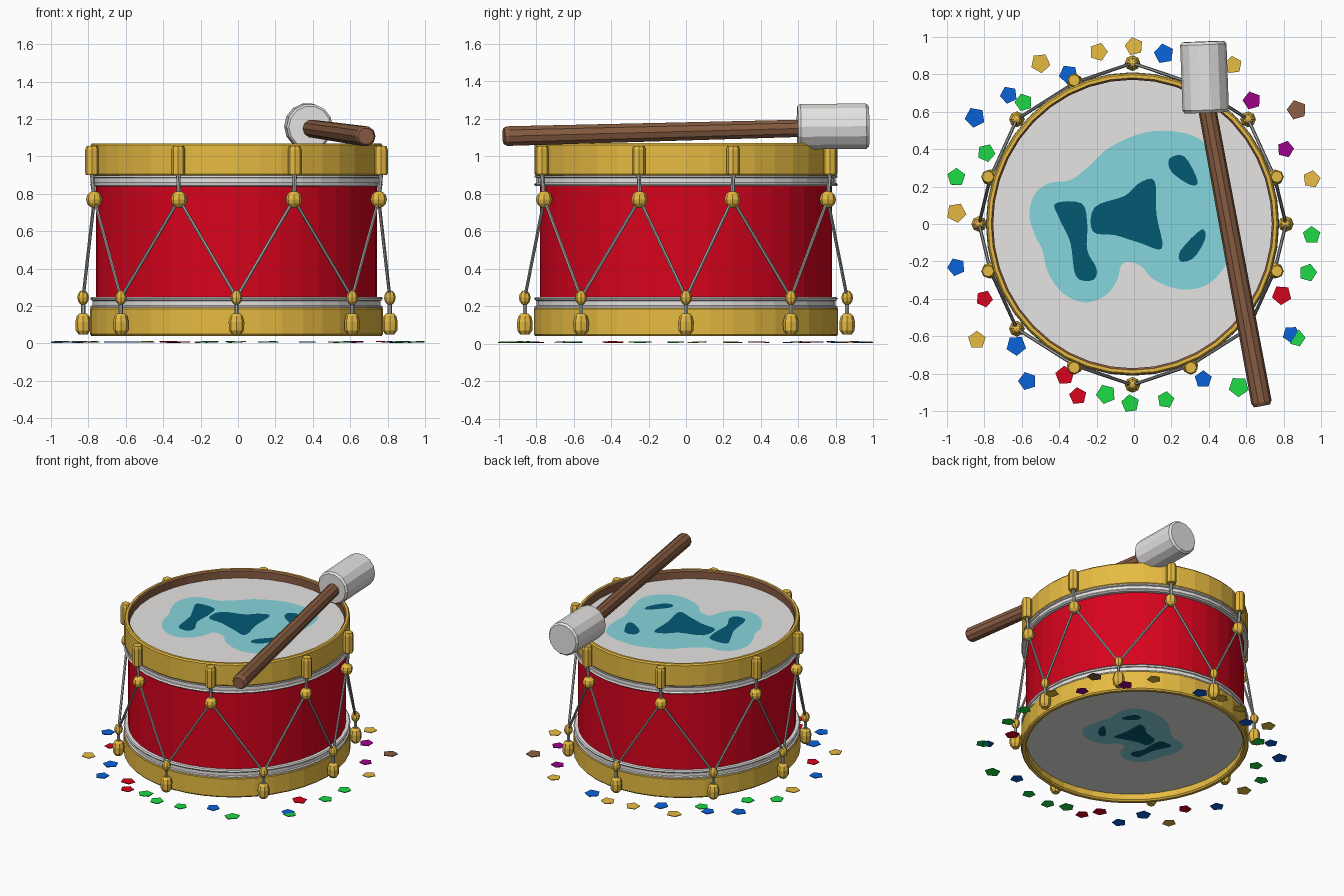
import bpy, bmesh, math, random
from mathutils import Vector, Matrix

if "Cube" in bpy.data.objects:
    bpy.data.objects.remove(bpy.data.objects["Cube"])

random.seed(4)
CX, SY = -0.008, 1.035      # drum centre and slight stretch in y
COLS = {
    "gold": (.80, .50, .055), "red": (.68, .001, .012), "white": (.83, .81, .79),
    "brown": (.25, .11, .055), "light_teal": (.24, .67, .73), "dark_teal": (.001, .10, .175),
    "blue": (.003, .125, .70), "green": (.012, .70, .06), "purple": (.34, .001, .26),
    "steel": (.40, .42, .40)}
MATS = {}
for n, c in COLS.items():
    MATS[n] = bpy.data.materials.new(n)
    MATS[n].diffuse_color = (*c, 1)


def finish(bm, name, *mats, closed=True):
    if closed:
        bmesh.ops.recalc_face_normals(bm, faces=bm.faces)
    me = bpy.data.meshes.new(name)
    bm.to_mesh(me)
    bm.free()
    ob = bpy.data.objects.new(name, me)
    bpy.context.collection.objects.link(ob)
    for m in mats:
        me.materials.append(MATS[m])
    return ob


def lathe(name, profile, mats, n=40, inner=None):
    """Closed (r, z) profile spun round the drum axis; inward faces take slot 1."""
    bm = bmesh.new()
    rings = [[bm.verts.new((CX + r * math.cos(a), SY * r * math.sin(a), z)) for r, z in profile]
             for a in (2 * math.pi * i / n for i in range(n))]
    k = len(profile)
    for i in range(n):
        a, b = rings[i], rings[(i + 1) % n]
        for j in range(k):
            f = bm.faces.new((a[j], b[j], b[(j + 1) % k], a[(j + 1) % k]))
            if inner and max(profile[j][0], profile[(j + 1) % k][0]) <= inner:
                f.material_index = 1
    return finish(bm, name, *mats)


def rod(bm, p, q, radii, n=8, stops=(0, 1)):
    """Turned rod from p to q with a radius at each stop (0..1)."""
    p, q = Vector(p), Vector(q)
    rot = (q - p).to_track_quat('Z', 'Y')
    rings = []
    for r, t in zip(radii, stops):
        c = p.lerp(q, t)
        rings.append([bm.verts.new(c + rot @ Vector((r * math.cos(2 * math.pi * i / n),
                                                     r * math.sin(2 * math.pi * i / n), 0)))
                      for i in range(n)])
    for a, b in zip(rings, rings[1:]):
        for i in range(n):
            bm.faces.new((a[i], a[(i + 1) % n], b[(i + 1) % n], b[i]))
    bm.faces.new(rings[0][::-1])
    bm.faces.new(rings[-1])


def ball(bm, c, r, h):
    bmesh.ops.create_uvsphere(bm, u_segments=8, v_segments=6, radius=1,
                              matrix=Matrix.Translation(c) @ Matrix.Diagonal((r, r, h, 1)))


def smooth_loop(pts, steps=4):
    """Catmull-Rom loop through 2D points."""
    out, n = [], len(pts)
    for i in range(n):
        a, b, c, d = (Vector(pts[(i + k) % n]) for k in (-1, 0, 1, 2))
        for s in range(steps):
            t = s / steps
            out.append(.5 * (2 * b + (c - a) * t + (2 * a - 5 * b + 4 * c - d) * t * t
                             + (3 * b - a - 3 * c + d) * t ** 3))
    return out


# Drum body: shell, hoops and white bands
lathe("shell", [(.752, .22), (.752, .87), (.735, .87), (.735, .22)], ["red"])
lathe("top_hoop", [(.772, .895), (.780, .905), (.780, 1.06), (.772, 1.07), (.755, 1.07), (.745, 1.06),
                   (.745, .895)], ["gold", "brown"], inner=.756)
lathe("bottom_hoop", [(.776, .195), (.784, .185), (.784, .05), (.776, .04), (.755, .04), (.745, .05),
                      (.745, .195)], ["gold"])
for name, z, s in (("top_band", .84, 1), ("bottom_band", .248, -1)):
    lathe(name, [(r, z + s * h) for r, h in ((.74, 0), (.776, 0), (.783, .008), (.776, .018), (.770, .02),
                                             (.770, .044), (.780, .048), (.780, .057), (.74, .057))], ["white"])

# Drum heads
for name, z in (("top_head", 1.0), ("bottom_head", .1)):
    bm = bmesh.new()
    bmesh.ops.create_cone(bm, cap_ends=True, segments=40, radius1=.748, radius2=.748, depth=.01,
                          matrix=Matrix.Translation((CX, 0, z)) @ Matrix.Diagonal((1, SY, 1, 1)))
    finish(bm, name, "white")

# Painted blot shapes on both heads
POOL = [(-.56, .05), (-.53, .16), (-.45, .22), (-.34, .235), (-.24, .31), (-.13, .41), (.06, .49), (.25, .49),
        (.38, .43), (.43, .3), (.43, .13), (.47, 0), (.5, -.17), (.47, -.25), (.38, -.33), (.25, -.35),
        (.11, -.3), (.03, -.22), (-.06, -.21), (-.09, -.3), (-.15, -.38), (-.26, -.42), (-.38, -.37),
        (-.46, -.26), (-.49, -.14), (-.53, -.06)]
SPOTS = [[(-.42, .11), (-.28, .11), (-.25, 0), (-.25, -.14), (-.2, -.24), (-.22, -.3), (-.31, -.28),
          (-.34, -.1), (-.4, .03)],
         [(-.21, .09), (-.05, .15), (.03, .22), (.11, .23), (.12, .05), (.15, -.13), (.03, -.1),
          (-.1, -.06), (-.22, -.04)],
         [(.19, .35), (.27, .36), (.34, .23), (.3, .21), (.2, .28)],
         [(.36, -.03), (.38, -.08), (.32, -.18), (.25, -.2), (.25, -.14)]]


def blot(name, loops, z, mat, scale=1, shift=0, up=1):
    bm = bmesh.new()
    for lp in loops:
        f = bm.faces.new([bm.verts.new((p.x * scale + shift, p.y * scale + shift, z)) for p in smooth_loop(lp)])
        f.normal_update()
        if f.normal.z * up < 0:
            f.normal_flip()
    bmesh.ops.triangulate(bm, faces=bm.faces)
    finish(bm, name, mat, closed=False)


blot("top_pool", [POOL], 1.008, "light_teal")
blot("top_spots", SPOTS, 1.012, "dark_teal")
blot("bottom_pool", [POOL], .092, "light_teal", .68, .035, -1)
blot("bottom_spots", SPOTS, .088, "dark_teal", .68, .035, -1)

# Lugs, tension balls and zigzag cords
signs = [(a, b) for a in (-1, 1) for b in (-1, 1)]
tops = [(a * x, b * y) for x, y in ((.312, .768), (.772, .252)) for a, b in signs]
lows = [(a * .618, b * .56) for a, b in signs] + [(0, .86), (0, -.86), (.82, 0), (-.82, 0)]
lugs, cords = bmesh.new(), bmesh.new()
T = [Vector((CX + x * .985, y * .985, .77)) for x, y in tops]
L = [Vector((CX + x, y, .245)) for x, y in lows]
for (x, y), t in zip(tops, T):
    rod(lugs, (CX + x, y, .9), (CX + x, y, 1.055), (.032, .037, .037, .03), stops=(0, .06, .88, 1))
    ball(lugs, t, .044, .046)
    rod(cords, t, (CX + x, y, .91), (.012, .012), 6)
for l in L:
    ball(lugs, l, .031, .04)
    rod(lugs, (l.x, l.y, .048), (l.x, l.y, .16), (.024, .04, .042, .034, .02), stops=(0, .2, .6, .88, 1))
    rod(cords, l, (l.x, l.y, .14), (.012, .012), 6)
    for t in sorted(T, key=lambda t: (t.xy - l.xy).length)[:2]:
        rod(cords, l, t, (.009, .009), 6)
finish(lugs, "lugs", "gold")
finish(cords, "cords", "steel")

# Mallet resting across the rim
bm = bmesh.new()
rod(bm, (.685, -.972, 1.107), (.385, .65, 1.15), (.044, .055, .053, .048), 10, (0, .012, .3, 1))
finish(bm, "mallet_handle", "brown")
bm = bmesh.new()
rod(bm, (.384, .595, 1.157), (.370, .975, 1.161), (.112, .124, .124, .112), 14, (0, .04, .96, 1))
finish(bm, "mallet_head", "white")

# Confetti scattered round the drum
CONFETTI = {
    "gold": [(0, .95), (-.19, .92), (-.5, .86), (.53, .85), (.95, .24), (-.95, .06), (-.84, -.62)],
    "blue": [(.16, .91), (-.35, .8), (-.67, .69), (-.85, .57), (-.95, -.23), (-.63, -.65), (-.57, -.84),
             (.37, -.83), (.84, -.59)],
    "green": [(-.59, .65), (-.79, .38), (-.95, .25), (.95, -.06), (.93, -.26), (.87, -.61), (-.15, -.91),
              (-.02, -.96), (.17, -.94), (.56, -.87)],
    "red": [(-.8, -.4), (.79, -.38), (-.37, -.81), (-.3, -.92)],
    "purple": [(.63, .66), (.81, .4)],
    "brown": [(.87, .61)]}
for col, spots in CONFETTI.items():
    bm = bmesh.new()
    for x, y in spots:
        m = Matrix.Translation((x, y, .008)) @ Matrix.Rotation(random.uniform(0, 6.28), 4, 'Z') \
            @ Matrix.Rotation(random.uniform(-.07, .07), 4, 'X')
        r = random.uniform(.046, .056)
        bmesh.ops.create_cone(bm, cap_ends=True, segments=5, radius1=r, radius2=r, depth=.005, matrix=m)
    finish(bm, "confetti_" + col, col)

for m in bpy.data.materials:
    if m.users and not m.is_grease_pencil:
        m.use_nodes = True
        m.node_tree.nodes["Principled BSDF"].inputs["Base Color"].default_value = m.diffuse_color
